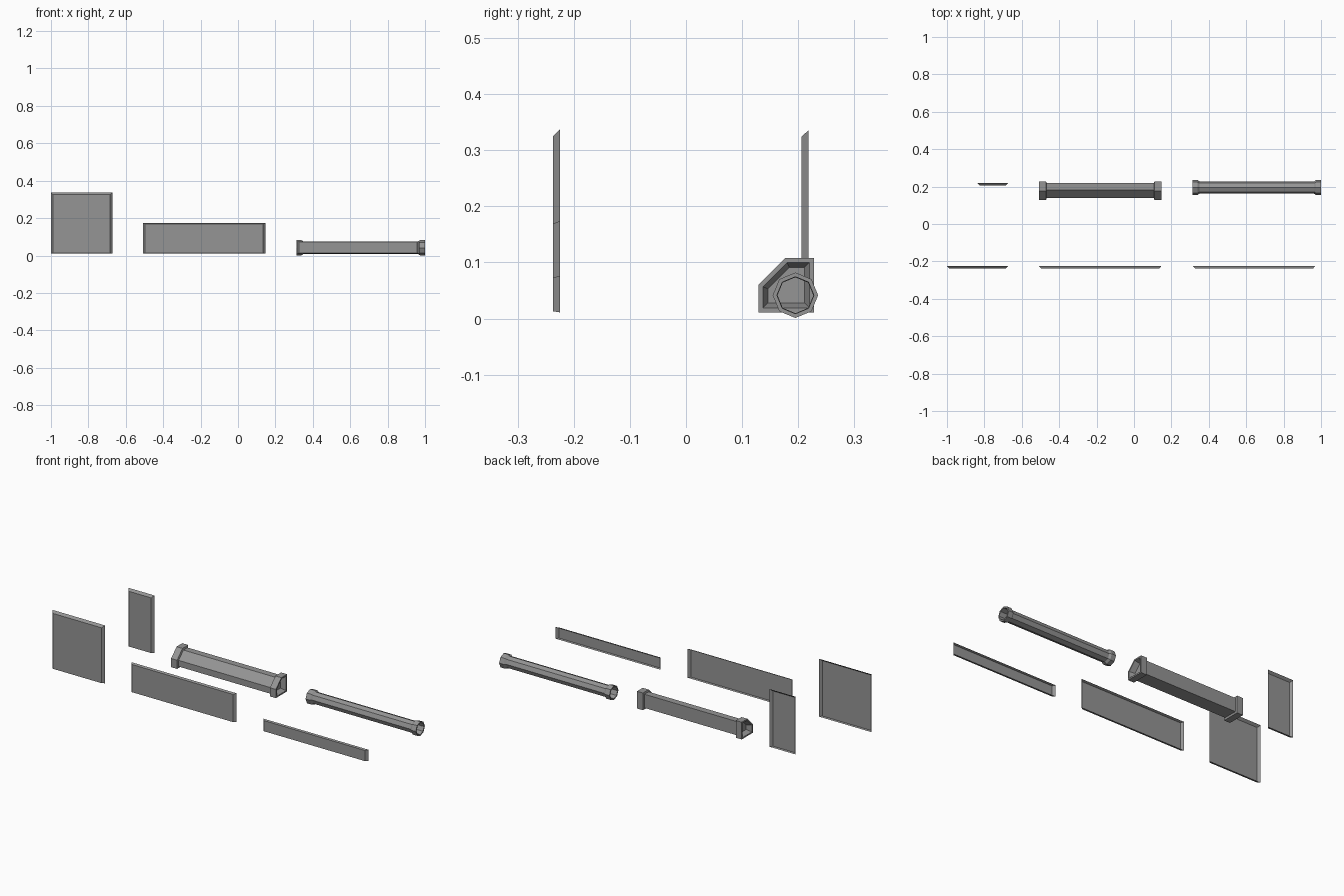
import bpy, bmesh, math

cube = bpy.data.objects.get("Cube")
if cube:
    bpy.data.objects.remove(cube, do_unlink=True)

grey = bpy.data.materials.new("mid grey")
grey.use_nodes = True
grey.diffuse_color = (0.3, 0.3, 0.3, 1)
grey.node_tree.nodes["Principled BSDF"].inputs["Base Color"].default_value = (0.3, 0.3, 0.3, 1)


def loft(name, rings, cap_start=False, cap_end=False, loop=False):
    """Skin a list of equal point rings into one flat-shaded object."""
    bm = bmesh.new()
    vs = [[bm.verts.new(p) for p in ring] for ring in rings]
    pairs = list(zip(vs, vs[1:]))
    if loop:
        pairs.append((vs[-1], vs[0]))
    for a, b in pairs:
        n = len(a)
        for i in range(n):
            j = (i + 1) % n
            bm.faces.new((a[i], a[j], b[j], b[i]))
    if cap_start:
        bm.faces.new(vs[0])
    if cap_end:
        bm.faces.new(vs[-1])
    bmesh.ops.recalc_face_normals(bm, faces=bm.faces)
    mesh = bpy.data.meshes.new(name)
    bm.to_mesh(mesh)
    bm.free()
    mesh.materials.append(grey)
    obj = bpy.data.objects.new(name, mesh)
    bpy.context.collection.objects.link(obj)
    return obj


# Bevelled wall panels, open at the back
BOTTOM, DEPTH, BEVEL = 0.011, 0.0125, 0.012


def rect(x0, x1, y, z0, z1):
    return [(x0, y, z0), (x1, y, z0), (x1, y, z1), (x0, y, z1)]


def panel(name, x0, x1, y, top, top_bevel):
    front = rect(x0 + BEVEL, x1 - BEVEL, y, BOTTOM + 0.002, top - top_bevel)
    back = rect(x0, x1, y + DEPTH, BOTTOM, top)
    loft(name, [front, back], cap_start=True)


panel("square_panel", -1.0, -0.672, -0.237, 0.337, 0.012)
panel("wide_panel", -0.508, 0.147, -0.237, 0.174, 0.005)
panel("narrow_panel", 0.315, 0.97, -0.237, 0.076, 0.003)
panel("half_panel", -0.837, -0.674, 0.206, 0.336, 0.012)


# Chamfered beam with thicker, recessed ends
def beam_ring(x, inset):
    k = inset * math.tan(math.pi / 8)
    return [(x, 0.129 + inset, 0.011 + inset), (x, 0.129 + inset, 0.06 - k),
            (x, 0.177 + k, 0.108 - inset), (x, 0.228 - inset, 0.108 - inset),
            (x, 0.228 - inset, 0.011 + inset)]


# Each step: distance from the end, inset of the section
BEAM_END = [(0.03, 0.017), (0.0, 0.008), (0.0, 0.0), (0.037, 0.0), (0.04, 0.01)]
x0, x1 = -0.507, 0.146
rings = [beam_ring(x0 + d, i) for d, i in BEAM_END]
rings += [beam_ring(x1 - d, i) for d, i in reversed(BEAM_END)]
loft("chamfered_beam", rings, cap_start=True, cap_end=True)


# Eight-sided hollow pipe with collars
def pipe_ring(x, r):
    return [(x, 0.195 + r * math.cos(a), 0.0415 + r * math.sin(a))
            for a in (i * math.pi / 4 for i in range(8))]


# Each step: distance from the end, radius
PIPE_END = [(0.03, 0.032), (0.0, 0.033), (0.0, 0.0405), (0.027, 0.0405), (0.037, 0.033)]
x0, x1 = 0.313, 1.0
rings = [pipe_ring(x0 + d, r) for d, r in PIPE_END]
rings += [pipe_ring(x1 - d, r) for d, r in reversed(PIPE_END)]
loft("hollow_pipe", rings, loop=True)
